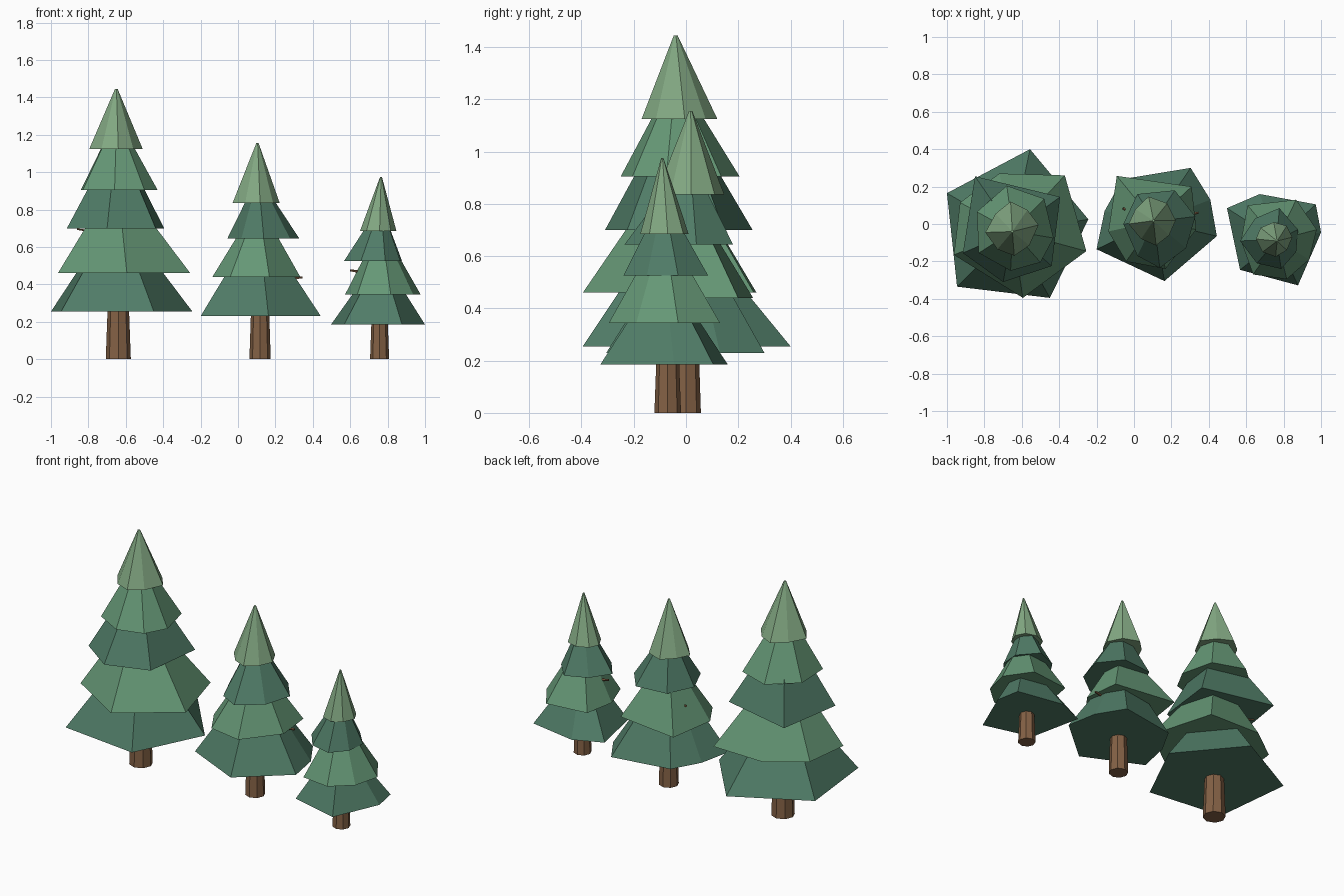
import bpy, bmesh
from mathutils import Vector


def material(name, rgb):
    m = bpy.data.materials.new(name)
    m.diffuse_color = (*rgb, 1)
    return m


DARK = material("dark_green", (0.08, 0.20, 0.135))
LIGHT = material("light_green", (0.13, 0.31, 0.18))
TIP = material("tip_green", (0.23, 0.40, 0.23))
BARK = material("bark", (0.23, 0.12, 0.06))


def tier(name, base, z, centre, tip, top_z, scale, mat):
    """Irregular capped cone: outline at z shrinking to a smaller ring at top_z."""
    bm = bmesh.new()
    (cx, cy), (tx, ty) = centre, tip
    low = [bm.verts.new((cx + x, cy + y, z)) for x, y in base]
    high = [bm.verts.new((tx + x * scale, ty + y * scale, top_z)) for x, y in base]
    n = len(base)
    for i in range(n):
        j = (i + 1) % n
        bm.faces.new((low[i], low[j], high[j], high[i]))
    bm.faces.new(low[::-1])
    bm.faces.new(high)
    bmesh.ops.recalc_face_normals(bm, faces=bm.faces)
    me = bpy.data.meshes.new(name)
    bm.to_mesh(me)
    bm.free()
    me.materials.append(mat)
    bpy.context.collection.objects.link(bpy.data.objects.new(name, me))


def rod(name, a, b, r1, r2, sides):
    a, b = Vector(a), Vector(b)
    d = b - a
    bpy.ops.mesh.primitive_cone_add(vertices=sides, radius1=r1, radius2=r2, depth=d.length,
                                    location=(a + b) / 2,
                                    rotation=d.to_track_quat('Z', 'Y').to_euler())
    o = bpy.context.object
    o.name = name
    o.data.materials.append(BARK)


def tree(name, centre, tip, trunk_r, tiers):
    cx, cy = centre
    rod(name + "_trunk", (cx, cy, 0), (cx, cy, tiers[1][0]), trunk_r, trunk_r * 0.75, 8)
    for i, (z, apex, outline) in enumerate(tiers):
        last = i == len(tiers) - 1
        # lower tiers stop just inside the tier above
        top_z = apex if last else tiers[i + 1][0] + 0.02
        f = 0.95 if last else (top_z - z) / (apex - z)
        k = 1 if last else f * 0.8
        mid = (cx + (tip[0] - cx) * k, cy + (tip[1] - cy) * k)
        mat = TIP if last else (LIGHT if i % 2 else DARK)
        tier(f"{name}_tier_{i + 1}", outline, z, centre, mid, top_z, 1 - f, mat)


# large tree
tree("large_tree", (-0.64, -0.035), (-0.65, -0.04), 0.067, [
    (0.255, 0.79, [(.396, .06), (.084, .435), (-.36, .20), (-.306, -.30), (.19, -.36)]),
    (0.46, 0.98, [(.385, -.11), (.27, .295), (-.08, .305), (-.29, .15), (-.323, -.13), (.046, -.36)]),
    (0.70, 1.20, [(.245, .18), (-.21, .29), (-.275, -.12), (-.06, -.275), (.2, -.19)]),
    (0.905, 1.30, [(.21, -.04), (.16, .17), (-.04, .24), (-.2, .1), (-.19, -.12), (-.02, -.215), (.14, -.17)]),
    (1.125, 1.445, [(.13, .03), (.07, .11), (-.02, .155), (-.1, .09), (-.155, -.01), (-.09, -.1),
                    (0, -.135), (.08, -.08)])])

# medium tree
tree("medium_tree", (0.118, 0.0), (0.105, 0.017), 0.057, [
    (0.23, 0.74, [(.325, -.065), (.29, .13), (.185, .3), (-.18, .24), (-.275, .07), (-.318, -.135), (.045, -.305)]),
    (0.44, 0.84, [(.215, -.03), (.19, .2), (-.21, .257), (-.255, -.04), (-.16, -.2), (.05, -.24)]),
    (0.645, 0.98, [(.21, .04), (.1, .18), (-.1, .16), (-.175, 0), (-.1, -.17), (.02, -.235), (.16, -.13)]),
    (0.835, 1.155, [(.105, .02), (.06, .11), (-.04, .147), (-.11, .08), (-.147, 0), (-.08, -.08),
                    (0, -.115), (.07, -.06)])])

# small tree
tree("small_tree", (0.757, -0.07), (0.765, -0.09), 0.051, [
    (0.185, 0.56, [(.243, .025), (.215, .175), (-.085, .23), (-.26, .155), (-.19, -.175), (.12, -.258)]),
    (0.345, 0.72, [(.22, .04), (.11, .2), (-.15, .17), (-.185, -.02), (-.12, -.2), (.06, -.225), (.18, -.12)]),
    (0.525, 0.83, [(.12, .04), (.02, .155), (-.11, .10), (-.19, -.02), (-.1, -.14), (.03, -.17), (.11, -.08)]),
    (0.685, 0.975, [(.09, 0), (.06, .06), (-.01, .08), (-.08, .05), (-.105, -.01), (-.07, -.08),
                    (0, -.105), (.06, -.07)])])

# dry twigs poking out of the foliage
rod("large_tree_twig", (-0.70, 0.0, 0.67), (-0.86, 0.06, 0.695), 0.009, 0.004, 5)
rod("medium_tree_twig_right", (0.18, 0.03, 0.425), (0.345, 0.06, 0.437), 0.011, 0.006, 5)
rod("medium_tree_twig_back", (0.05, 0.02, 0.54), (-0.06, 0.085, 0.56), 0.009, 0.006, 5)
rod("small_tree_twig_right", (0.80, -0.05, 0.36), (0.95, -0.03, 0.372), 0.010, 0.007, 5)
rod("small_tree_twig_left", (0.72, -0.08, 0.455), (0.60, -0.10, 0.475), 0.010, 0.006, 5)
